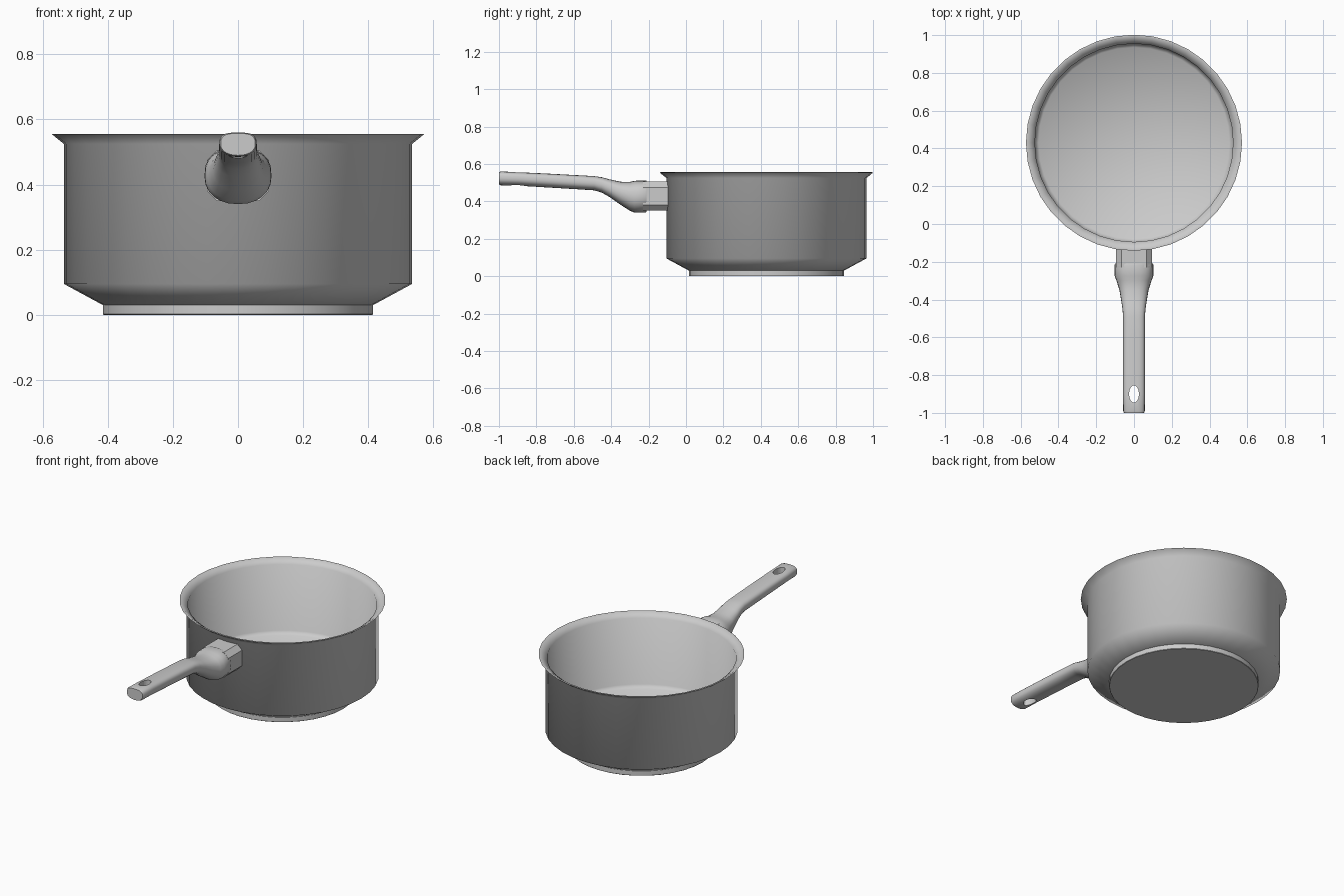
import bpy, bmesh, math
from mathutils import Vector

if "Cube" in bpy.data.objects:
    bpy.data.objects.remove(bpy.data.objects["Cube"])

POT_Y = 0.43
SEG = 36


def finish(bm, name, angle):
    bmesh.ops.remove_doubles(bm, verts=bm.verts, dist=1e-5)
    bmesh.ops.recalc_face_normals(bm, faces=bm.faces)
    me = bpy.data.meshes.new(name)
    bm.to_mesh(me)
    bm.free()
    ob = bpy.data.objects.new(name, me)
    bpy.context.collection.objects.link(ob)
    smooth(ob, angle)
    return ob


def smooth(ob, angle):
    bpy.ops.object.select_all(action='DESELECT')
    ob.select_set(True)
    bpy.context.view_layer.objects.active = ob
    bpy.ops.object.shade_smooth_by_angle(angle=math.radians(angle))


def lathe(name, profile, angle):
    """Spin an (r, z) profile around the pot axis."""
    bm = bmesh.new()
    vs = [bm.verts.new((0, POT_Y - r, z)) for r, z in profile]
    es = [bm.edges.new(p) for p in zip(vs, vs[1:])]
    bmesh.ops.spin(bm, geom=vs + es, cent=(0, POT_Y, 0), axis=(0, 0, 1),
                   angle=math.tau, steps=SEG, use_merge=True)
    return finish(bm, name, angle)


def loft(name, rings, angle):
    """Skin equal-length rings of points and cap both ends."""
    bm = bmesh.new()
    loops = [[bm.verts.new(p) for p in ring] for ring in rings]
    n = len(loops[0])
    for a, b in zip(loops, loops[1:]):
        for i in range(n):
            j = (i + 1) % n
            bm.faces.new((a[i], a[j], b[j], b[i]))
    bm.faces.new(loops[0])
    bm.faces.new(loops[-1])
    return finish(bm, name, angle)


def grip_ring(y, half_w, z_low, z_high, boxy):
    """Rounded section: boxier on top, rounder underneath."""
    mid, h = (z_low + z_high) / 2, (z_high - z_low) / 2
    pts = []
    for i in range(24):
        a = math.tau * i / 24
        c, s = math.cos(a), math.sin(a)
        e = 2 / (boxy if s > 0 else 2.2)
        pts.append(Vector((half_w * math.copysign(abs(c) ** e, c), y,
                           mid + h * math.copysign(abs(s) ** e, s))))
    return pts


# Pot shell: chamfered foot, straight wall, flared rim, inner floor
lathe("pot_body", [(0, 0.03), (0.415, 0.03), (0.535, 0.095), (0.535, 0.525),
                   (0.572, 0.555), (0.562, 0.556), (0.525, 0.53),
                   (0.525, 0.125), (0.505, 0.105), (0, 0.105)], 65)

# Base plate under the pot
lathe("base_disc", [(0, 0), (0.413, 0), (0.415, 0.002), (0.415, 0.03), (0, 0.03)], 40)

# Bracket joining handle and pot: chamfered block
W, LO, HI, C = 0.095, 0.35, 0.505, 0.03
section = [(-W, LO + C), (-W + C, LO), (W - C, LO), (W, LO + C),
           (W, HI - C), (W - C, HI), (-W + C, HI), (-W, HI - C)]
loft("handle_bracket", [[(x, y, z) for x, z in section] for y in (-0.23, -0.097)], 30)

# Handle: (y, half width, bottom, top, top boxiness)
stations = [(-0.210, 0.100, 0.345, 0.510, 2.6), (-0.216, 0.103, 0.340, 0.512, 2.6),
            (-0.275, 0.102, 0.340, 0.510, 2.5), (-0.300, 0.093, 0.350, 0.504, 2.4),
            (-0.350, 0.077, 0.382, 0.505, 2.5), (-0.410, 0.067, 0.424, 0.518, 2.7),
            (-0.450, 0.061, 0.447, 0.529, 2.9), (-0.490, 0.058, 0.459, 0.535, 3.0),
            (-0.600, 0.058, 0.466, 0.541, 3.2), (-0.750, 0.058, 0.475, 0.549, 3.2),
            (-0.900, 0.058, 0.484, 0.556, 3.2), (-0.990, 0.057, 0.486, 0.560, 3.2),
            (-1.000, 0.053, 0.490, 0.557, 3.2)]
handle = loft("handle", [grip_ring(*s) for s in stations], 40)

# Hanging hole through the handle end
bpy.ops.mesh.primitive_cylinder_add(vertices=24, radius=1, depth=0.3, location=(0, -0.9, 0.52))
cutter = bpy.context.object
cutter.name = "hole_cutter"
cutter.scale = (0.026, 0.046, 1)
bpy.context.view_layer.update()
mod = handle.modifiers.new("hanging_hole", 'BOOLEAN')
mod.operation = 'DIFFERENCE'
mod.solver = 'EXACT'
mod.object = cutter
bpy.context.view_layer.objects.active = handle
bpy.ops.object.modifier_apply(modifier=mod.name)
bpy.data.objects.remove(cutter, do_unlink=True)
smooth(handle, 40)
